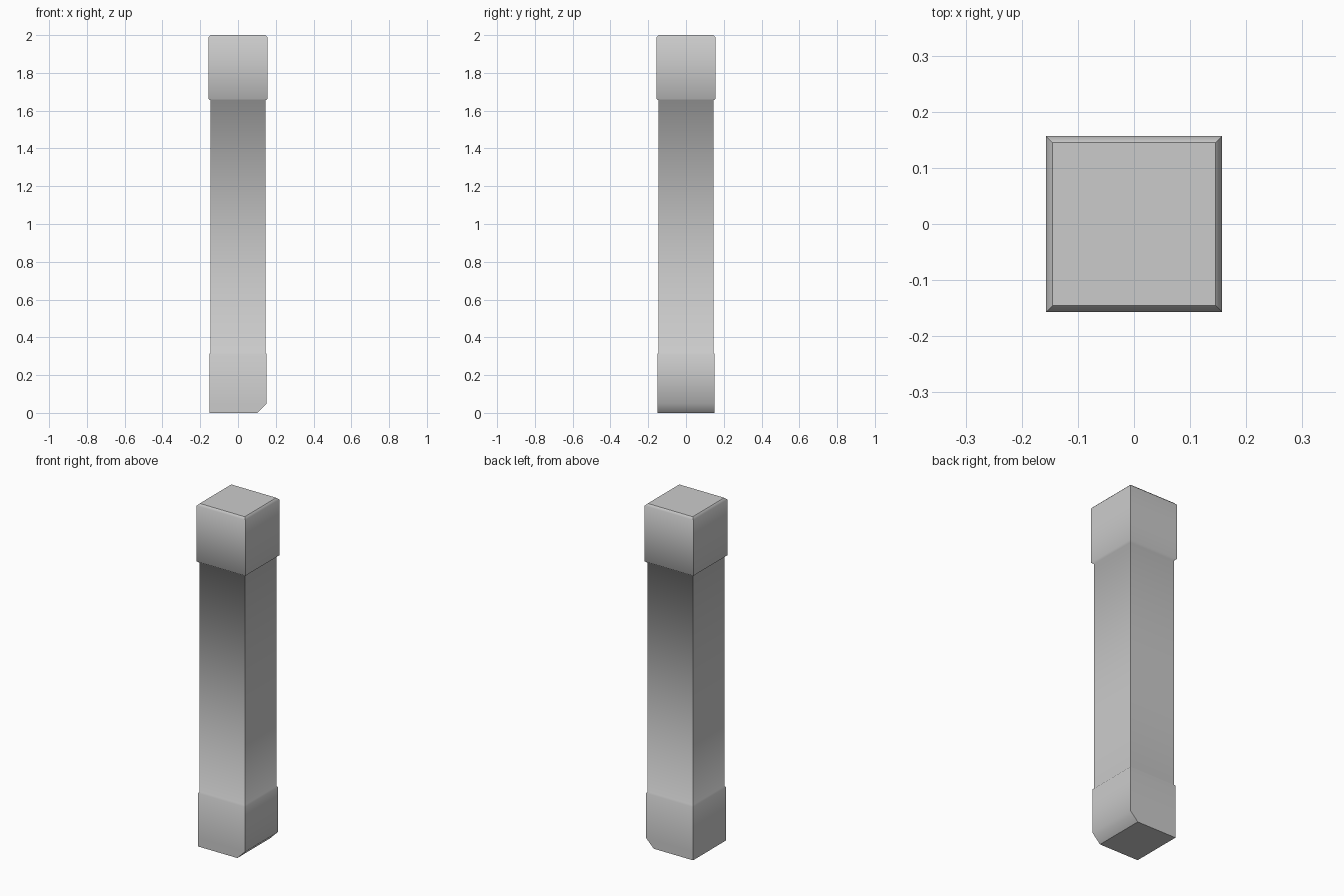
import bpy, bmesh

if "Cube" in bpy.data.objects:
    bpy.data.objects.remove(bpy.data.objects["Cube"])

# Single grey colour
grey = bpy.data.materials.new("stone_grey")
grey.diffuse_color = (0.6, 0.6, 0.6, 1.0)
grey.use_nodes = True
grey.node_tree.nodes["Principled BSDF"].inputs["Base Color"].default_value = grey.diffuse_color

# Square rings up the post: height, half width, right-hand x limit
rings = [
    (0.0, 0.152, 0.102),    # foot, cut away on the right
    (0.05, 0.152, 0.152),   # top of the cut
    (0.31, 0.152, 0.152),   # foot top
    (0.318, 0.146, 0.146),  # shaft bottom
    (1.655, 0.146, 0.146),  # shaft top
    (1.663, 0.157, 0.157),  # cap bottom
    (1.988, 0.157, 0.157),  # cap side top
    (2.0, 0.145, 0.145),    # bevelled cap top
]

bm = bmesh.new()
loops = []
for z, h, xr in rings:
    loops.append([bm.verts.new(p) for p in
                  ((-h, -h, z), (xr, -h, z), (xr, h, z), (-h, h, z))])
for a, b in zip(loops, loops[1:]):
    for i in range(4):
        j = (i + 1) % 4
        bm.faces.new((a[i], a[j], b[j], b[i]))
bm.faces.new(loops[0][::-1])
bm.faces.new(loops[-1])

# Smooth up the sides; sharp corners, base rim and top rim
for f in bm.faces:
    f.smooth = True
for e in bm.edges:
    z0, z1 = (v.co.z for v in e.verts)
    if abs(z0 - z1) > 1e-5 or z0 < 1e-5 or z0 > 1.9999:
        e.smooth = False

mesh = bpy.data.meshes.new("square_post")
bm.to_mesh(mesh)
bm.free()
mesh.materials.append(grey)
post = bpy.data.objects.new("square_post", mesh)
bpy.context.collection.objects.link(post)
